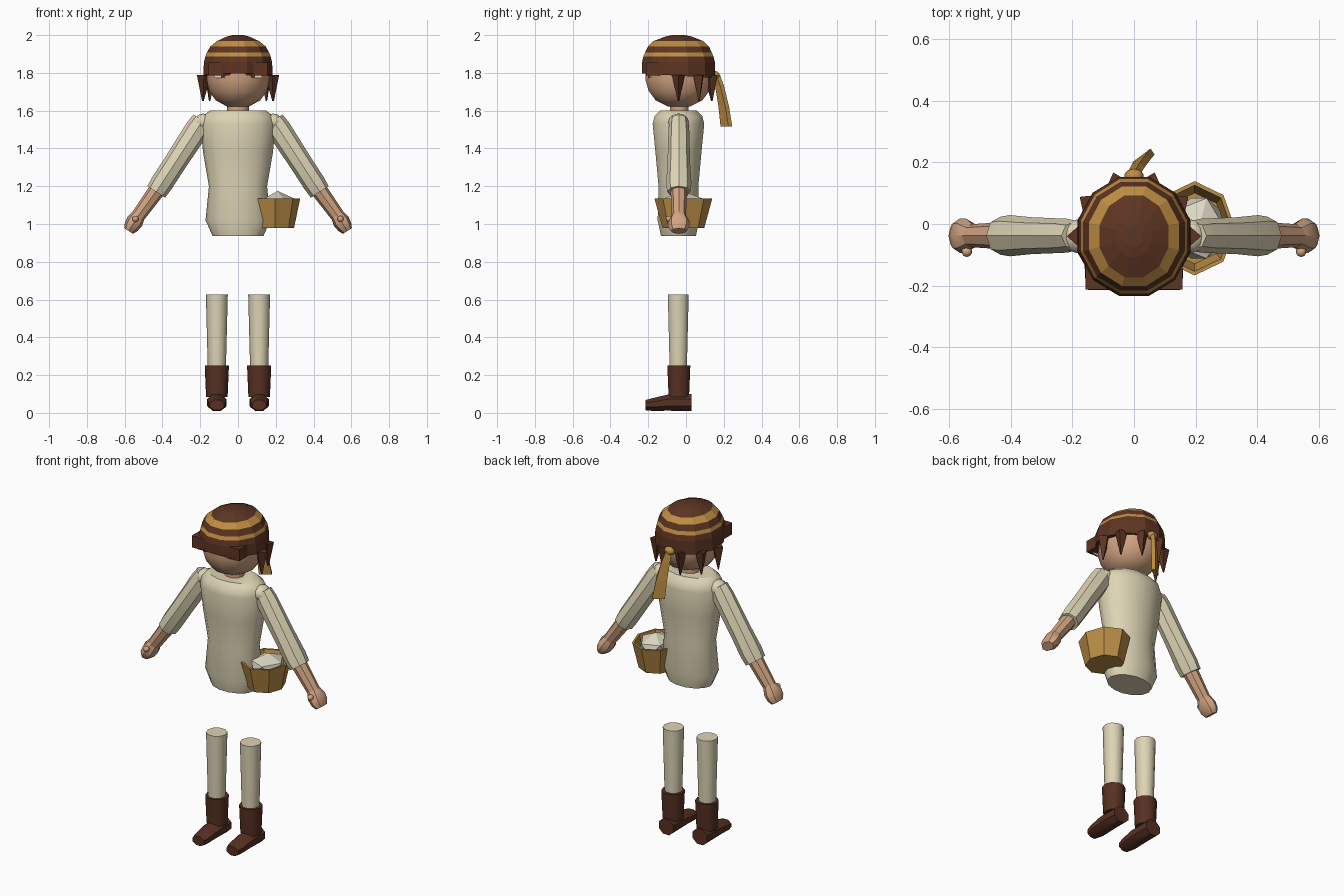
import bpy, bmesh, math
from mathutils import Vector, Matrix

if "Cube" in bpy.data.objects:
    bpy.data.objects.remove(bpy.data.objects["Cube"])


def material(name, r, g, b):
    m = bpy.data.materials.new(name)
    m.diffuse_color = (r, g, b, 1)
    m.use_nodes = True
    m.node_tree.nodes["Principled BSDF"].inputs["Base Color"].default_value = m.diffuse_color
    return m


LINEN = material("linen", 0.73, 0.66, 0.46)
SKIN = material("skin", 0.64, 0.37, 0.22)
BROWN = material("hair_brown", 0.110, 0.035, 0.016)
BOOT = material("boot_leather", 0.095, 0.030, 0.016)
GOLD = material("gold_cloth", 0.52, 0.27, 0.055)
WICKER = material("wicker", 0.50, 0.27, 0.06)
WOOL = material("pale_wool", 0.72, 0.68, 0.54)
EYE = material("eye_dark", 0.06, 0.05, 0.03)


def finish(name, bm, mats, smooth=None):
    bmesh.ops.recalc_face_normals(bm, faces=bm.faces)
    me = bpy.data.meshes.new(name)
    bm.to_mesh(me)
    bm.free()
    for m in mats:
        me.materials.append(m)
    ob = bpy.data.objects.new(name, me)
    bpy.context.collection.objects.link(ob)
    if smooth:
        bpy.ops.object.select_all(action='DESELECT')
        ob.select_set(True)
        bpy.context.view_layer.objects.active = ob
        bpy.ops.object.shade_smooth_by_angle(angle=math.radians(smooth))
    return ob


def loft(name, stations, sides, mats, smooth=None, bands=None, turn=0.0):
    """Skin elliptical rings; each station is (centre, u axis, v axis)."""
    bm = bmesh.new()
    rings = []
    for c, u, v in stations:
        ring = []
        for i in range(sides):
            a = 2 * math.pi * (i + turn) / sides
            ring.append(bm.verts.new(Vector(c) + Vector(u) * math.cos(a) + Vector(v) * math.sin(a)))
        rings.append(ring)
    for k in range(len(rings) - 1):
        for i in range(sides):
            j = (i + 1) % sides
            f = bm.faces.new((rings[k][i], rings[k][j], rings[k + 1][j], rings[k + 1][i]))
            f.material_index = bands[k] if bands else 0
    bm.faces.new(rings[0])
    bm.faces.new(rings[-1])
    return finish(name, bm, mats, smooth)


def lathe(name, centre, profile, *args, **kw):
    """Upright loft from (half width, half depth, height) rows."""
    x, y = centre
    return loft(name, [((x, y, z), (rx, 0, 0), (0, ry, 0)) for rx, ry, z in profile], *args, **kw)


def limb(name, start, end, rows, sides, mat):
    """Loft along a slanted line in the xz plane; rows are (t, in-plane r, depth r)."""
    a, b = Vector(start), Vector(end)
    d = (b - a).normalized()
    u, v = Vector((d.z, 0, -d.x)), Vector((0, 1, 0))
    return loft(name, [(a.lerp(b, t), u * r, v * q) for t, r, q in rows], sides, [mat], 35)


def ball(name, centre, size, mat, sub=1, smooth=None):
    bm = bmesh.new()
    bmesh.ops.create_icosphere(bm, subdivisions=sub, radius=1,
                               matrix=Matrix.Translation(centre) @ Matrix.Diagonal((*size, 1)))
    return finish(name, bm, [mat], smooth)


def box(name, centre, size, mat):
    bm = bmesh.new()
    bmesh.ops.create_cube(bm, size=1, matrix=Matrix.Translation(centre) @ Matrix.Diagonal((*size, 1)))
    return finish(name, bm, [mat])


# Torso and neck
lathe("tunic", (0, -0.04), [(0.135, 0.095, 0.937), (0.172, 0.113, 1.02), (0.154, 0.108, 1.20),
      (0.185, 0.125, 1.38), (0.20, 0.14, 1.53), (0.188, 0.13, 1.57), (0.15, 0.10, 1.60)],
      14, [LINEN], 40)
lathe("neck", (0, -0.035), [(0.058, 0.052, 1.58), (0.058, 0.052, 1.64)], 10, [SKIN], 40)

# Head
lathe("head", (0, -0.037), [(0.06, 0.062, 1.623), (0.118, 0.127, 1.655), (0.153, 0.165, 1.705),
      (0.168, 0.183, 1.765), (0.165, 0.18, 1.85)], 14, [SKIN], 40)

# Striped cap, with its rim lower at the back
cap = lathe("cap", (0, -0.04), [(0.19, 0.20, 1.785), (0.187, 0.20, 1.855), (0.179, 0.192, 1.887),
            (0.171, 0.183, 1.907), (0.152, 0.167, 1.940), (0.116, 0.138, 1.968),
            (0.06, 0.07, 1.993), (0.03, 0.035, 2.0)],
            12, [BROWN, GOLD], bands=[0, 0, 1, 0, 1, 0, 0], turn=0.5)
for v in cap.data.vertices:
    if v.co.z < 1.80:
        v.co.z -= 0.06 * (v.co.y + 0.04)

# Fringe and pointed locks around the sides and back
box("fringe", (0, -0.172, 1.82), (0.314, 0.08, 0.07), BROWN)
for i in range(6):
    a = math.radians(36 * i)
    c, s = math.cos(a), math.sin(a)
    x, y = 0.18 * c, -0.04 + 0.18 * s
    loft(f"hair_lock_{i + 1}", [((x, y, 1.79), (0.038 * c, 0.038 * s, 0), (-0.034 * s, 0.034 * c, 0)),
         ((x + 0.006 * c, y + 0.006 * s, 1.65), (0.004 * c, 0.004 * s, 0), (-0.004 * s, 0.004 * c, 0))],
         4, [BROWN])

# Cap knot and hanging ribbon
ball("ribbon_knot", (0, 0.155, 1.785), (0.032, 0.025, 0.025), GOLD, 2, 40)
path = [((0.0, 0.16, 1.79), 0.018), ((0.008, 0.178, 1.73), 0.026),
        ((0.022, 0.2, 1.62), 0.034), ((0.032, 0.214, 1.515), 0.04)]
loft("ribbon", [(p, (w, w * 0.75, 0), (-0.009, 0.014, 0)) for p, w in path], 4, [GOLD], turn=0.5)

for side, s in (("left", 1), ("right", -1)):
    # Eyes just under the fringe
    box(f"{side}_eye_white", (s * 0.092, -0.190, 1.785), (0.07, 0.009, 0.022), WOOL)
    box(f"{side}_pupil", (s * 0.077, -0.196, 1.785), (0.028, 0.006, 0.022), EYE)

    # Arm: shoulder, sleeve, forearm, hand, thumb
    ball(f"{side}_shoulder", (s * 0.185, -0.04, 1.54), (0.05, 0.055, 0.045), LINEN, 2, 40)
    limb(f"{side}_sleeve", (s * 0.187, -0.038, 1.548), (s * 0.433, -0.038, 1.17),
         [(0, 0.058, 0.048), (0.12, 0.064, 0.055), (0.6, 0.06, 0.06), (0.88, 0.06, 0.067), (1, 0.056, 0.062)],
         8, LINEN)
    limb(f"{side}_forearm", (s * 0.40, -0.038, 1.22), (s * 0.548, -0.038, 1.015),
         [(0, 0.046, 0.046), (1, 0.036, 0.036)], 8, SKIN)
    limb(f"{side}_hand", (s * 0.525, -0.038, 1.048), (s * 0.579, -0.038, 0.963),
         [(0, 0.036, 0.038), (0.4, 0.046, 0.056), (0.75, 0.040, 0.056), (1, 0.028, 0.042)], 8, SKIN)
    ball(f"{side}_thumb", (s * 0.543, -0.09, 1.027), (0.017, 0.017, 0.017), SKIN, 2, 40)

    # Leg and boot
    x = s * 0.112
    lathe(f"{side}_leg", (x, -0.041), [(0.047, 0.047, 0.2), (0.058, 0.058, 0.627)], 10, [LINEN], 40)
    lathe(f"{side}_boot_shaft", (x, -0.038), [(0.057, 0.057, 0.085), (0.064, 0.064, 0.25)],
          10, [BOOT], 40)
    foot = [(0.028, 0.052, 0.055, 0.05), (-0.09, 0.055, 0.055, 0.047), (-0.18, 0.05, 0.044, 0.036),
            (-0.215, 0.04, 0.041, 0.029)]
    loft(f"{side}_foot", [((x, y, z), (rx, 0, 0), (0, 0, rz)) for y, rx, z, rz in foot],
         8, [BOOT], 40, turn=0.5)

# Hollow hip basket holding a pale bundle
lathe("basket", (0.197, -0.014), [(0.10, 0.111, 0.98), (0.132, 0.153, 1.135),
      (0.12, 0.14, 1.135), (0.10, 0.115, 1.04)], 8, [WICKER])
ball("bundle", (0.21, -0.014, 1.105), (0.095, 0.115, 0.07), WOOL)
